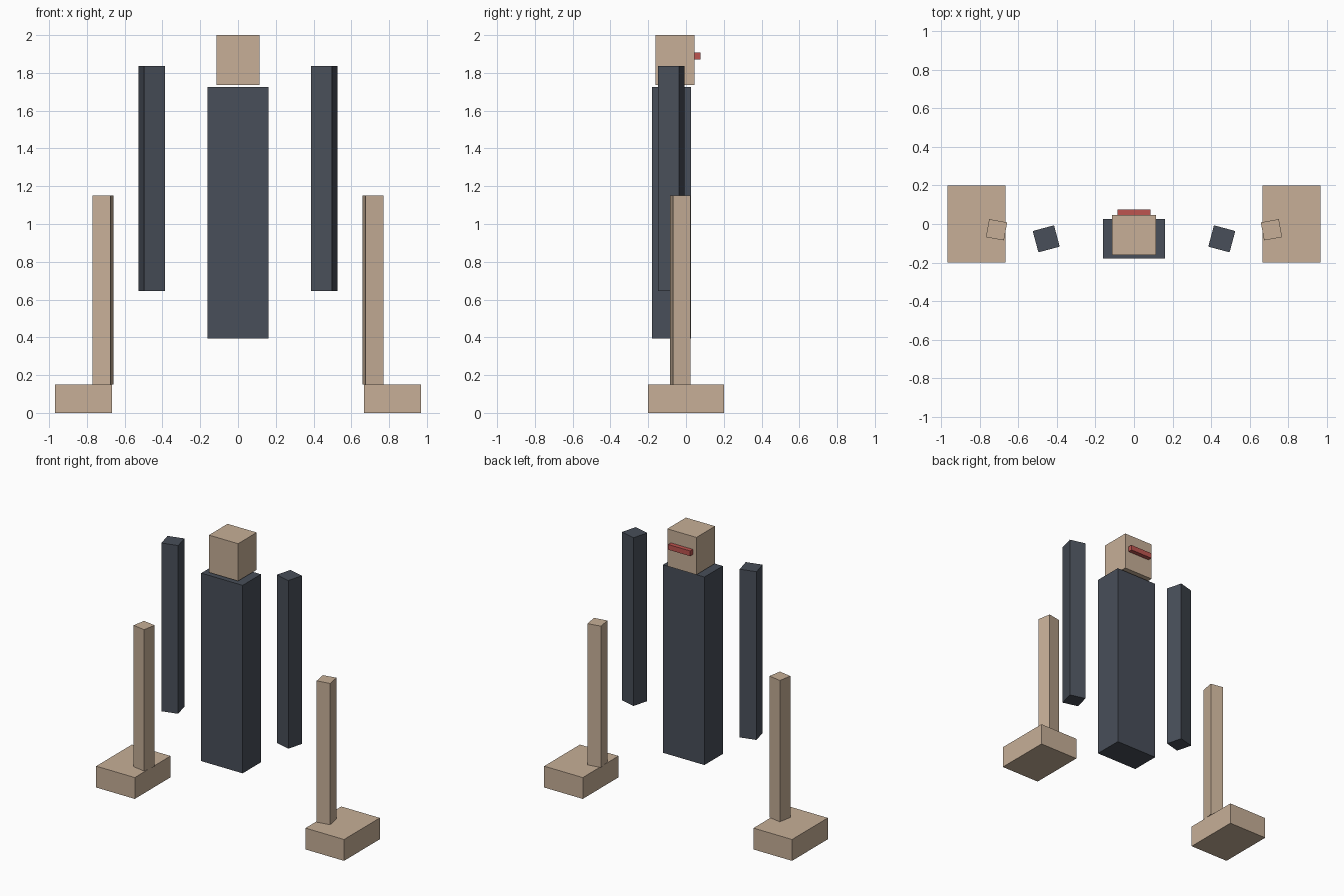
import bpy, bmesh
from math import radians
from mathutils import Matrix

if "Cube" in bpy.data.objects:
    bpy.data.objects.remove(bpy.data.objects["Cube"])


def material(name, colour):
    m = bpy.data.materials.new(name)
    m.diffuse_color = (*colour, 1)
    m.use_nodes = True
    m.node_tree.nodes["Principled BSDF"].inputs["Base Color"].default_value = m.diffuse_color
    return m


tan = material("tan", (0.57, 0.43, 0.31))
dark = material("dark_slate", (0.065, 0.077, 0.10))
red = material("red", (0.51, 0.09, 0.08))


def box(name, centre, size, mat, turn=0):
    """Flat-sided box, turned about z by the given degrees."""
    bm = bmesh.new()
    bmesh.ops.create_cube(bm, size=1, matrix=Matrix.Diagonal((*size, 1)))
    mesh = bpy.data.meshes.new(name)
    bm.to_mesh(mesh)
    bm.free()
    mesh.materials.append(mat)
    ob = bpy.data.objects.new(name, mesh)
    ob.location = centre
    ob.rotation_euler.z = radians(turn)
    bpy.context.collection.objects.link(ob)
    return ob


# Body, head and the narrow red bar on the back of the head
box("torso", (0, -0.077, 1.06), (0.324, 0.205, 1.33), dark)
box("head", (0, -0.058, 1.868), (0.228, 0.208, 0.264), tan)
box("red_bar", (0, 0.061, 1.89), (0.172, 0.031, 0.037), red)

# Mirrored pairs: sleeves, posts and base blocks
for side, s in (("left", -1), ("right", 1)):
    box(f"{side}_sleeve", (s * 0.456, -0.077, 1.241), (0.1145, 0.1145, 1.19), dark, -15 * s)
    box(f"{side}_post", (s * 0.714, -0.030, 0.651), (0.095, 0.095, 1.0), tan, 10 * s)
    box(f"{side}_foot", (s * 0.819, 0, 0.0755), (0.302, 0.4, 0.151), tan)
